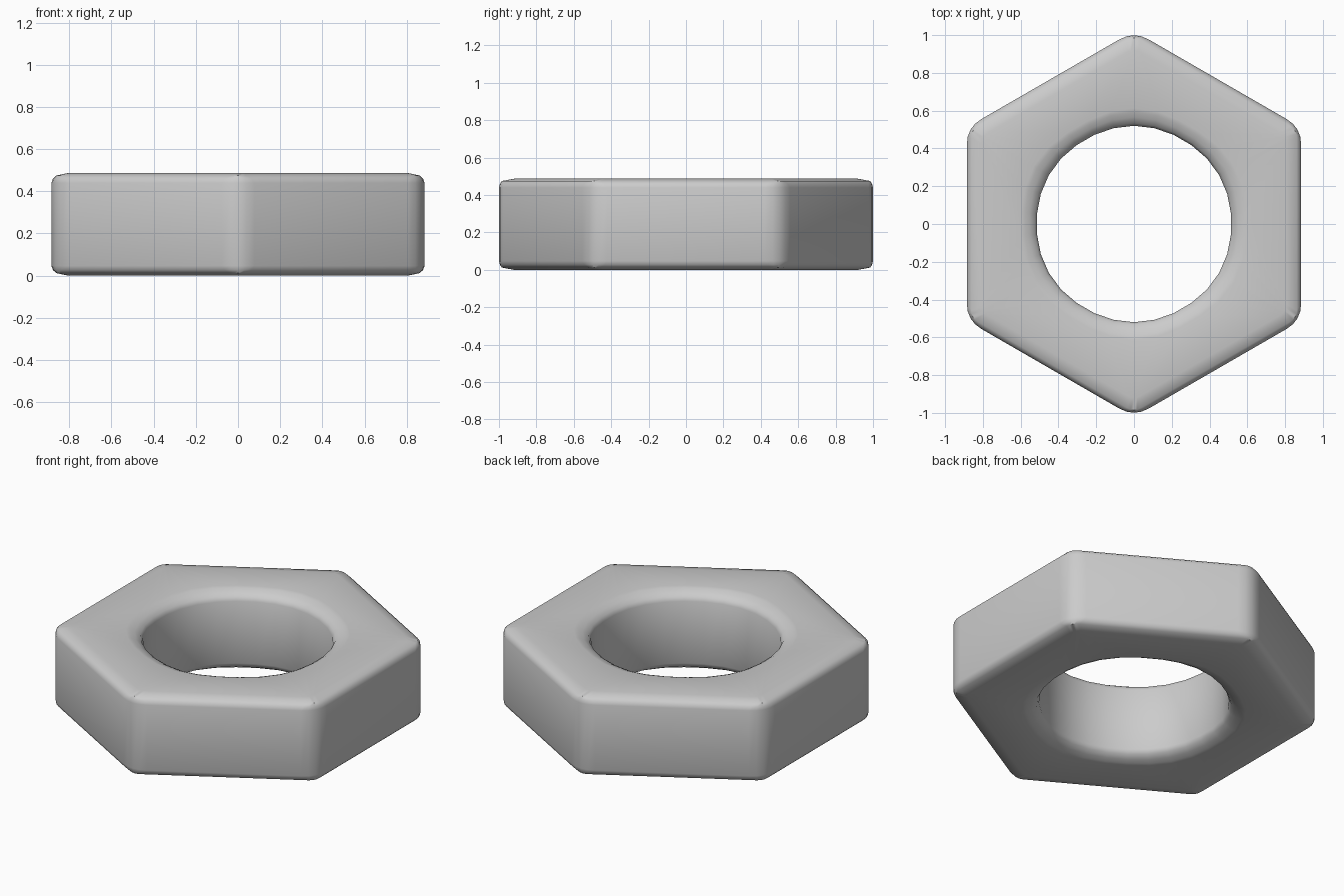
import bpy, bmesh
from math import cos, sin, pi, radians
from mathutils import Vector

if "Cube" in bpy.data.objects:
    bpy.data.objects.remove(bpy.data.objects["Cube"])

H = 0.487      # nut height
K = 5          # points per hex corner


def hex_ring(apothem, cut):
    """Hexagon with points on +-y and softly rounded corners."""
    r = apothem / cos(pi / 6)
    corners = [Vector((r * cos(pi / 2 + i * pi / 3), r * sin(pi / 2 + i * pi / 3))) for i in range(6)]
    pts = []
    for i, c in enumerate(corners):
        a = c + (corners[i - 1] - c).normalized() * cut
        b = c + (corners[(i + 1) % 6] - c).normalized() * cut
        for k in range(K):
            t = k / (K - 1)
            pts.append(a * (1 - t) ** 2 + c * 2 * t * (1 - t) + b * t * t)
    return pts


def hole_ring(radius, lobe):
    """Nearly round ring that bulges slightly toward the hex corners."""
    n = 6 * K
    pts = []
    for i in range(n):
        t = 2 * pi * (i - K // 2) / n
        r = radius + lobe * cos(6 * t)
        pts.append(Vector((r * cos(t + pi / 2), r * sin(t + pi / 2))))
    return pts


# Upper half of the section, from outer wall over the top to the bore
upper = [
    (hex_ring(0.885, 0.09), 0.44),
    (hex_ring(0.878, 0.075), 0.46),
    (hex_ring(0.861, 0.04), 0.475),
    (hex_ring(0.805, 0.04), H),
    (hole_ring(0.605, 0.008), H),
    (hole_ring(0.585, 0.008), 0.482),
    (hole_ring(0.56, 0.006), 0.472),
    (hole_ring(0.53, 0.003), 0.455),
    (hole_ring(0.518, 0.002), 0.43),
]
# Lower half mirrors it, closing the section loop
section = upper + [(pts, H - z) for pts, z in reversed(upper)]

bm = bmesh.new()
rings = [[bm.verts.new((p.x, p.y, z)) for p in pts] for pts, z in section]
n = 6 * K
for i, ring in enumerate(rings):
    nxt = rings[(i + 1) % len(rings)]
    for j in range(n):
        bm.faces.new((ring[j], ring[(j + 1) % n], nxt[(j + 1) % n], nxt[j]))
bmesh.ops.recalc_face_normals(bm, faces=bm.faces)
mesh = bpy.data.meshes.new("hex_nut")
bm.to_mesh(mesh)
bm.free()
nut = bpy.data.objects.new("hex_nut", mesh)
bpy.context.collection.objects.link(nut)

# Smooth shading
bpy.context.view_layer.objects.active = nut
nut.select_set(True)
bpy.ops.object.shade_smooth_by_angle(angle=radians(40))
